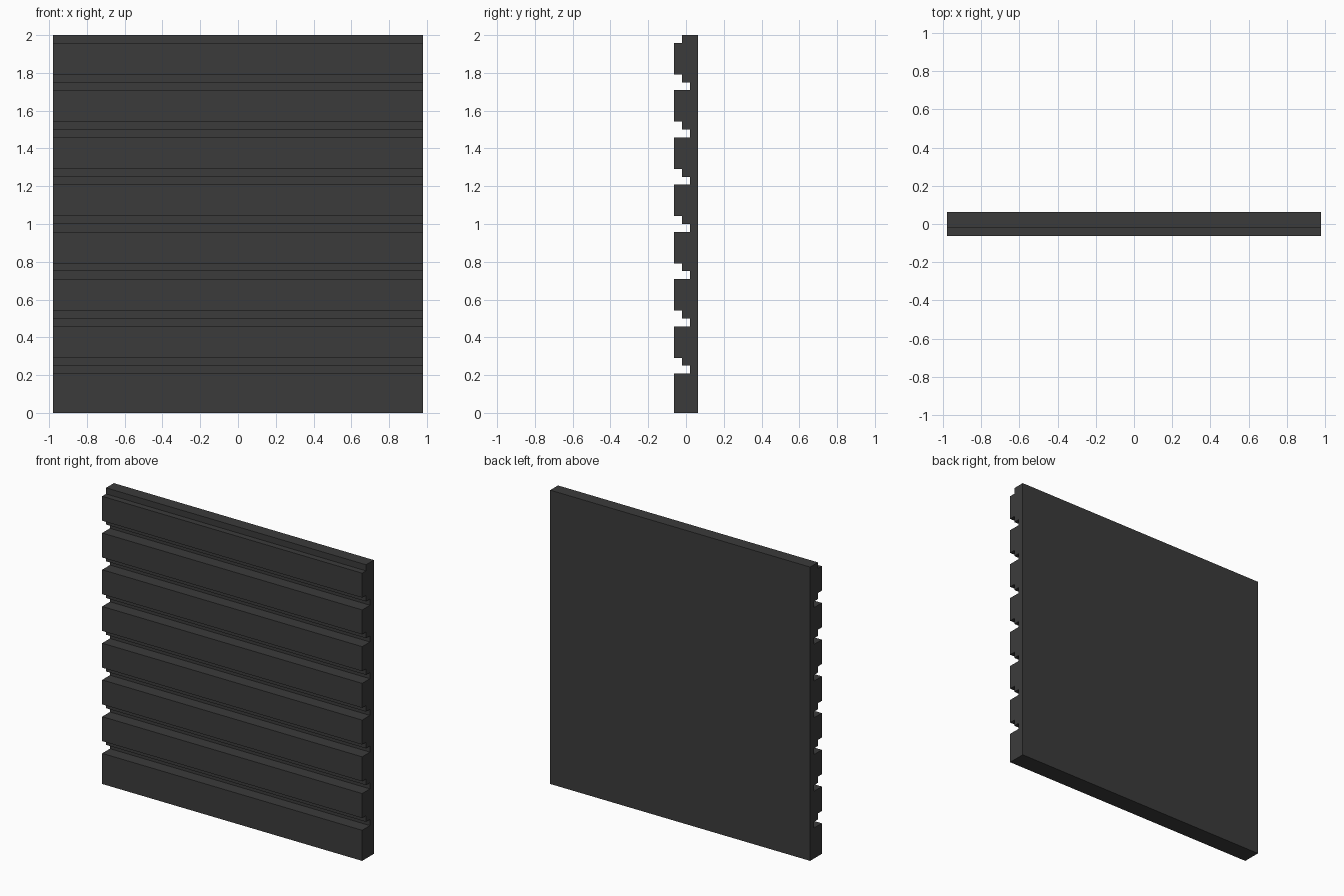
import bpy, bmesh

if "Cube" in bpy.data.objects:
    bpy.data.objects.remove(bpy.data.objects["Cube"])

HALF_W, HALF_D = 0.979, 0.0625
STEP_Y, GROOVE_Y = -0.021, 0.021
PITCH, UNIT, BOARDS = 0.25, 0.25 / 6, 8

mat = bpy.data.materials.new("charcoal")
mat.diffuse_color = (0.044, 0.044, 0.044, 1)
mat.use_nodes = True
mat.node_tree.nodes["Principled BSDF"].inputs["Base Color"].default_value = mat.diffuse_color

# Side profile (y, z): one flat back, eight stepped boards up the front
profile = [(HALF_D, 0), (-HALF_D, 0)]
for i in range(1, BOARDS + 1):
    z = i * PITCH
    if i < BOARDS:
        # groove above the board, then the shallow lip of the next one
        profile += [(-HALF_D, z - UNIT), (GROOVE_Y, z - UNIT), (GROOVE_Y, z),
                    (STEP_Y, z), (STEP_Y, z + UNIT), (-HALF_D, z + UNIT)]
    else:
        # top tongue
        profile += [(-HALF_D, z - UNIT), (STEP_Y, z - UNIT), (STEP_Y, z)]
profile.append((HALF_D, BOARDS * PITCH))

# Extrude the profile across the width
bm = bmesh.new()
face = bm.faces.new([bm.verts.new((-HALF_W, y, z)) for y, z in profile])
ext = bmesh.ops.extrude_face_region(bm, geom=[face], use_keep_orig=True)
moved = [v for v in ext["geom"] if isinstance(v, bmesh.types.BMVert)]
bmesh.ops.translate(bm, verts=moved, vec=(2 * HALF_W, 0, 0))
bmesh.ops.recalc_face_normals(bm, faces=bm.faces)

mesh = bpy.data.meshes.new("siding_panel")
bm.to_mesh(mesh)
bm.free()
mesh.materials.append(mat)
panel = bpy.data.objects.new("siding_panel", mesh)
bpy.context.collection.objects.link(panel)
